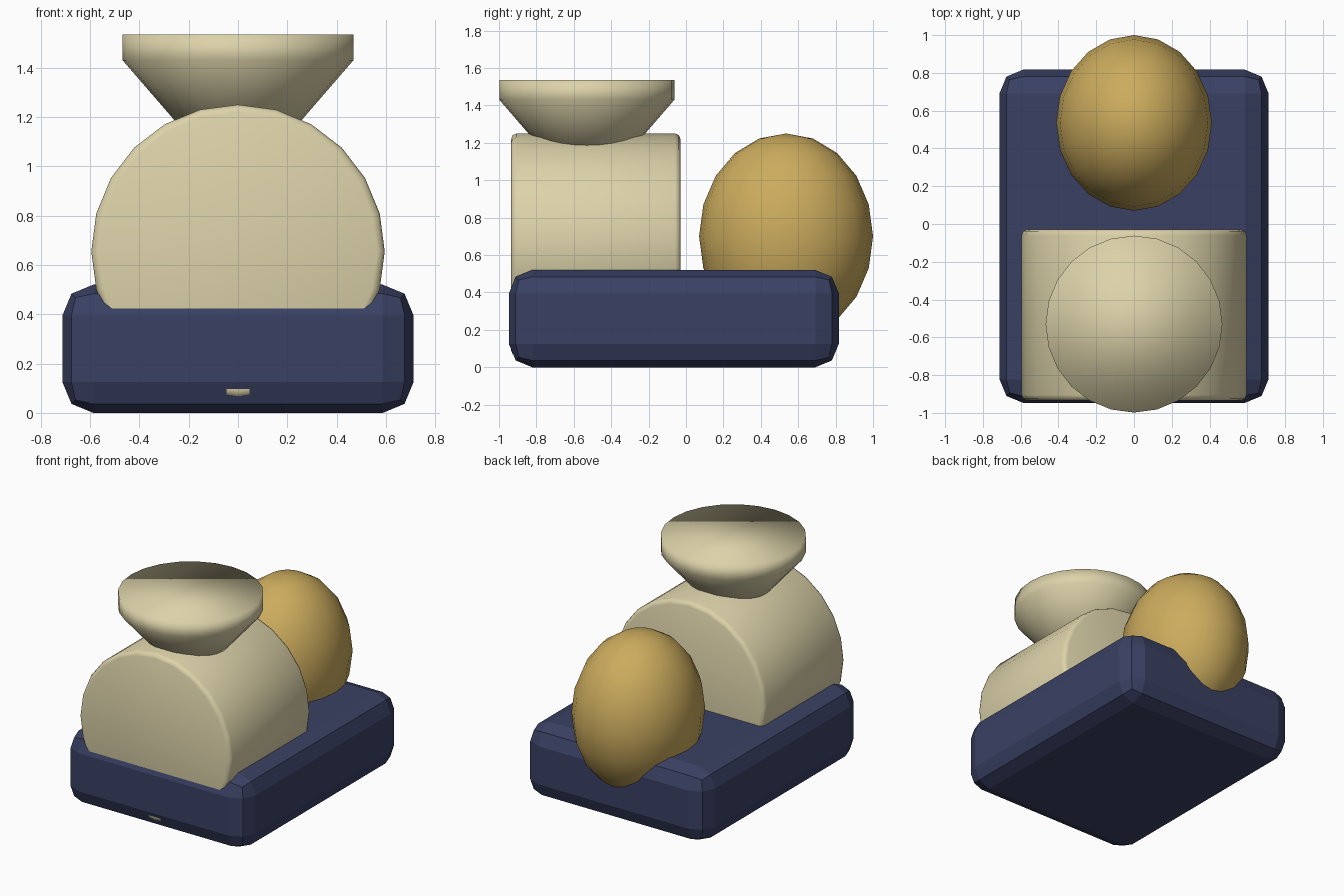
import bpy, bmesh, math
from mathutils import Matrix

if "Cube" in bpy.data.objects:
    bpy.data.objects.remove(bpy.data.objects["Cube"])


def material(name, rgb):
    m = bpy.data.materials.new(name)
    m.diffuse_color = (*rgb, 1)
    m.use_nodes = True
    m.node_tree.nodes["Principled BSDF"].inputs["Base Color"].default_value = m.diffuse_color
    return m


navy = material("navy", (0.042, 0.052, 0.125))
cream = material("cream", (0.72, 0.65, 0.40))
ochre = material("ochre", (0.60, 0.41, 0.11))


def make_object(name, bm, mat, smooth):
    bmesh.ops.recalc_face_normals(bm, faces=bm.faces[:])
    for f in bm.faces:
        f.smooth = smooth
    mesh = bpy.data.meshes.new(name)
    bm.to_mesh(mesh)
    bm.free()
    mesh.materials.append(mat)
    obj = bpy.data.objects.new(name, mesh)
    bpy.context.collection.objects.link(obj)
    return obj


def lathe(name, profile, matrix, mat, sides=24):
    """Capped solid of revolution from (radius, height) points."""
    bm = bmesh.new()
    rings = []
    for r, h in profile:
        rings.append([bm.verts.new((r * math.cos(2 * math.pi * i / sides),
                                    r * math.sin(2 * math.pi * i / sides), h))
                      for i in range(sides)])
    for a, b in zip(rings, rings[1:]):
        for i in range(sides):
            j = (i + 1) % sides
            bm.faces.new((a[i], a[j], b[j], b[i]))
    bm.faces.new(rings[0])
    bm.faces.new(rings[-1])
    bm.transform(matrix)
    return make_object(name, bm, mat, True)


# Chunky base block with rounded edges
bm = bmesh.new()
bmesh.ops.create_cube(bm, size=1, matrix=Matrix.Translation((0, -0.065, 0.26))
                      @ Matrix.Diagonal((1.424, 1.764, 0.52, 1)))
base = make_object("base", bm, navy, False)
bevel = base.modifiers.new("rounded_edges", 'BEVEL')
bevel.width = 0.125
bevel.segments = 2

# Drum lying along y, with softened rims
R, b, half = 0.595, 0.03, 0.453
c = b * (1 - math.sqrt(0.5))
lathe("drum", [(R - b, -half), (R - c, -half + c), (R, -half + b),
               (R, half - b), (R - c, half - c), (R - b, half)],
      Matrix.Translation((0, -0.482, 0.655)) @ Matrix.Rotation(math.pi / 2, 4, 'X'), cream)

# Hopper on top of the drum
lathe("hopper", [(0.20, 1.12), (0.468, 1.43), (0.468, 1.535)],
      Matrix.Translation((0, -0.53, 0)), cream)

# Egg-shaped bulb at the back
bm = bmesh.new()
bmesh.ops.create_uvsphere(bm, u_segments=20, v_segments=10, radius=1,
                          matrix=Matrix.Translation((0, 0.535, 0.70))
                          @ Matrix.Diagonal((0.412, 0.465, 0.55, 1)))
make_object("bulb", bm, ochre, True)
